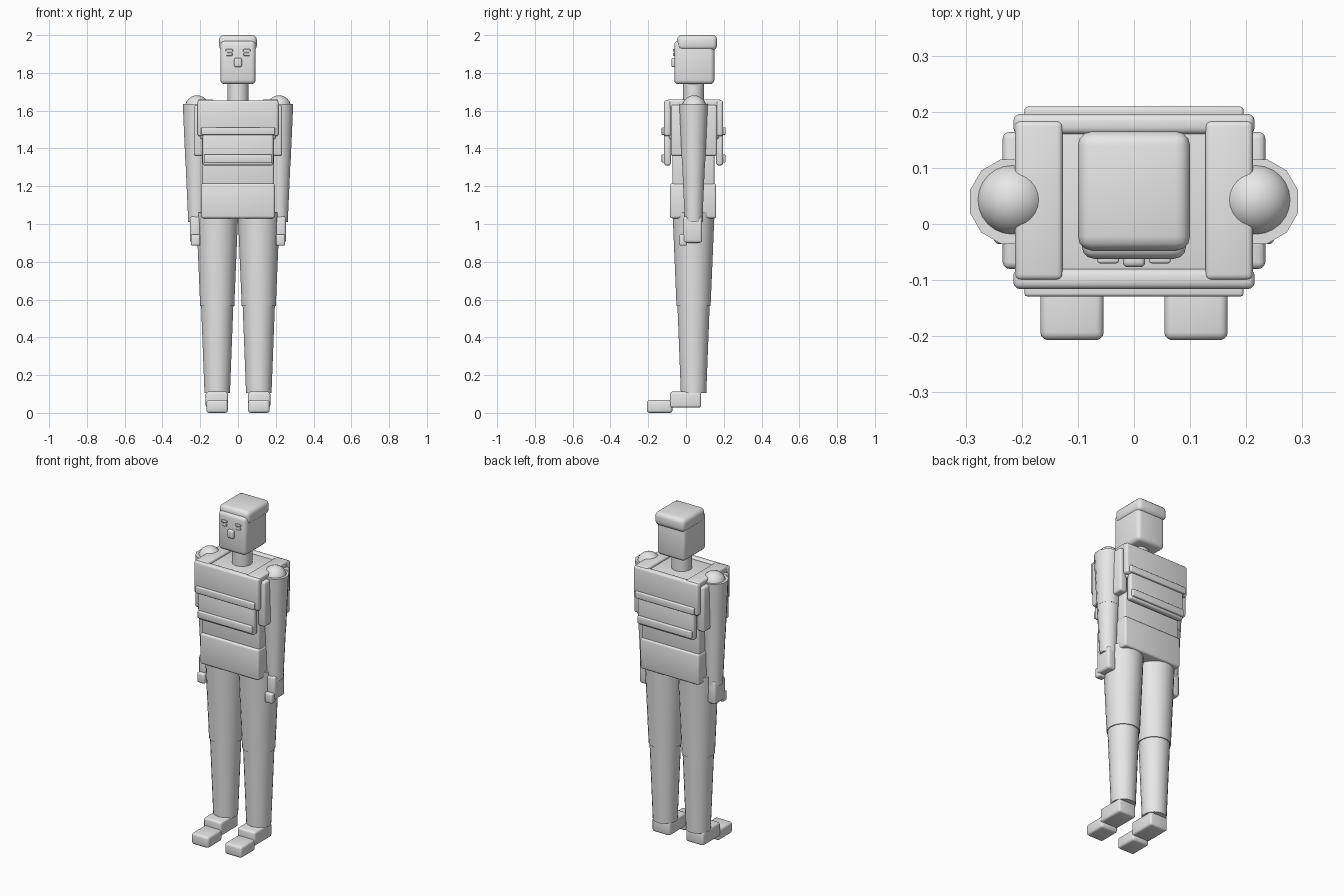
import bpy
from math import pi

if "Cube" in bpy.data.objects:
    bpy.data.objects.remove(bpy.data.objects["Cube"])

grey = bpy.data.materials.new("light grey")
grey.use_nodes = True
grey.diffuse_color = (0.8, 0.8, 0.8, 1)
grey.node_tree.nodes["Principled BSDF"].inputs["Base Color"].default_value = (0.8, 0.8, 0.8, 1)

MID_Y = 0.04  # depth of the body's axis


def finish(name, angle=40):
    ob = bpy.context.object
    ob.name = name
    ob.data.materials.append(grey)
    bpy.ops.object.shade_smooth_by_angle(angle=angle * pi / 180)
    return ob


def box(name, x, y, z, bevel=0.01):
    """Rounded box from (min, max) ranges."""
    bpy.ops.mesh.primitive_cube_add(size=1)
    ob = bpy.context.object
    for v in ob.data.vertices:
        v.co = [r[0] if c < 0 else r[1] for c, r in zip(v.co, (x, y, z))]
    mod = ob.modifiers.new("rounding", "BEVEL")
    mod.width = bevel
    mod.segments = 3
    bpy.ops.object.modifier_apply(modifier=mod.name)
    return finish(name)


def limb(name, x, z, r, sides=24):
    """Tapered upright limb, z and r given as (bottom, top)."""
    bpy.ops.mesh.primitive_cone_add(vertices=sides, radius1=r[0], radius2=r[1],
                                    depth=z[1] - z[0],
                                    location=(x, MID_Y, (z[0] + z[1]) / 2),
                                    rotation=(0, 0, pi / sides))
    return finish(name)


def wide(half):
    return (-half, half)


# Head, cap and neck
box("head", wide(0.093), (-0.062, 0.15), (1.74, 1.97), 0.022)
box("cap", wide(0.1), (-0.047, 0.165), (1.92, 2.0), 0.025)
limb("neck", 0, (1.6, 1.78), (0.056, 0.056))
box("nose", wide(0.02), (-0.077, -0.05), (1.83, 1.88), 0.009)

# Torso
box("waist", wide(0.195), (-0.085, 0.16), (1.03, 1.215), 0.012)
box("abdomen", wide(0.19), (-0.072, 0.15), (1.19, 1.48), 0.01)
box("chest", wide(0.2), (-0.09, 0.175), (1.45, 1.645), 0.01)

# Vest plates and straps, front and back
for side, inner, outer in (("front", -0.08, -0.116), ("back", 0.16, 0.196)):
    out = -1 if side == "front" else 1
    depth = sorted((inner, outer))
    box(side + "_chest_plate", wide(0.215), depth, (1.465, 1.655), 0.012)
    box(side + "_belly_plate", wide(0.187), depth, (1.31, 1.48), 0.012)
    reach = sorted((outer - out * 0.015, outer + out * 0.013))
    box(side + "_upper_strap", wide(0.195), reach, (1.472, 1.512), 0.005)
    box(side + "_lower_strap", wide(0.18), reach, (1.325, 1.368), 0.005)

# Paired parts
for s, side in ((1, "left"), (-1, "right")):
    def span(a, b):
        return sorted((s * a, s * b))

    # Eye and brow
    box(side + "_brow", span(0.027, 0.065), (-0.07, -0.05), (1.912, 1.926), 0.004)
    box(side + "_eye", span(0.03, 0.062), (-0.069, -0.05), (1.89, 1.907), 0.004)

    # Shoulder strap and side panel of the vest
    box(side + "_shoulder_strap", span(0.127, 0.212), (-0.1, 0.184), (1.61, 1.66), 0.01)
    box(side + "_side_panel", span(0.185, 0.234), (-0.08, 0.164), (1.36, 1.63), 0.012)

    # Arm
    bpy.ops.mesh.primitive_uv_sphere_add(segments=24, ring_count=12, radius=0.064,
                                         location=(s * 0.217, MID_Y + 0.003, 1.617))
    finish(side + "_shoulder")
    limb(side + "_upper_arm", s * 0.217, (1.31, 1.635), (0.063, 0.078), 12)
    limb(side + "_forearm", s * 0.217, (1.01, 1.31), (0.048, 0.062), 12)
    box(side + "_hand", span(0.198, 0.254), (-0.015, 0.086), (0.9, 1.04), 0.014)
    box(side + "_thumb", span(0.2, 0.25), (-0.036, 0.005), (0.885, 0.945), 0.01)

    # Leg
    limb(side + "_thigh", s * 0.11, (0.565, 1.06), (0.091, 0.112))
    limb(side + "_shin", s * 0.11, (0.105, 0.57), (0.068, 0.086))
    box(side + "_heel", span(0.053, 0.171), (-0.085, 0.08), (0.028, 0.112), 0.012)
    box(side + "_toe", span(0.054, 0.167), (-0.207, -0.072), (0.0, 0.068), 0.014)
